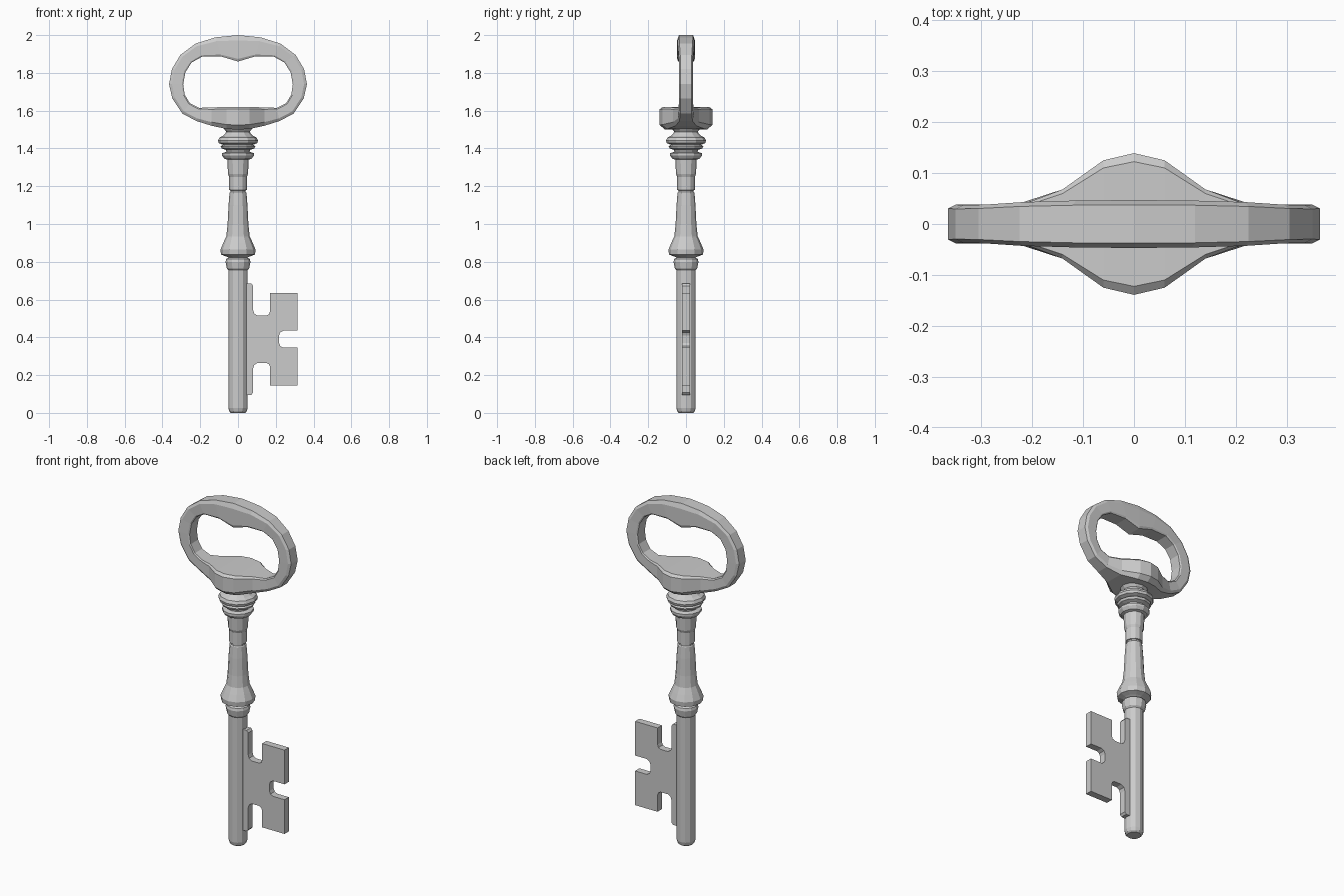
import bpy, bmesh, math


def make_object(name, bm):
    bmesh.ops.recalc_face_normals(bm, faces=bm.faces)
    mesh = bpy.data.meshes.new(name)
    bm.to_mesh(mesh)
    bm.free()
    obj = bpy.data.objects.new(name, mesh)
    bpy.context.collection.objects.link(obj)
    return obj


def skin(bm, rings, closed):
    """Bridge successive rings of vertices with quads."""
    n = len(rings[0])
    for i in range(len(rings) if closed else len(rings) - 1):
        a, b = rings[i], rings[(i + 1) % len(rings)]
        for k in range(n):
            m = (k + 1) % n
            bm.faces.new((a[k], a[m], b[m], b[k]))


def lathe(name, profile, sides):
    bm = bmesh.new()
    rings = []
    for r, z in profile:
        rings.append([bm.verts.new((r * math.cos(2 * math.pi * k / sides),
                                    r * math.sin(2 * math.pi * k / sides), z))
                      for k in range(sides)])
    skin(bm, rings, False)
    bm.faces.new(rings[0])
    bm.faces.new(rings[-1])
    return make_object(name, bm)


# plain lower shaft
lathe("shaft", [(.038, 0), (.046, .008), (.051, .025), (.051, .78)], 12)

# turned stem: lower bead, flared foot, slim neck
lathe("turned_stem", [
    (.050, .755), (.059, .765), (.066, .80), (.062, .815), (.050, .822),
    (.062, .828), (.090, .838), (.093, .865), (.078, .90), (.062, .935),
    (.055, 1.0), (.050, 1.10), (.045, 1.165), (.041, 1.17), (.041, 1.178),
    (.047, 1.18), (.047, 1.25), (.053, 1.265), (.057, 1.35)], 12)

# stacked collar rings under the bow
lathe("collar_rings", [
    (.055, 1.34), (.072, 1.345), (.084, 1.362), (.084, 1.375), (.062, 1.382),
    (.064, 1.392), (.086, 1.40), (.092, 1.412), (.080, 1.42), (.102, 1.428),
    (.106, 1.442), (.098, 1.458), (.080, 1.467), (.068, 1.478),
    (.062, 1.488), (.075, 1.505), (.072, 1.53)], 12)

# bow: half outline, each row = outer x, outer z, inner x, inner z, half depth
half = [
    (0, 2.0, 0, 1.86, .047), (.12, 1.988, .09, 1.887, .046),
    (.225, 1.955, .19, 1.886, .043), (.305, 1.895, .245, 1.855, .038),
    (.35, 1.82, .278, 1.805, .037), (.365, 1.74, .290, 1.74, .038),
    (.348, 1.665, .282, 1.685, .038), (.295, 1.585, .255, 1.64, .038),
    (.22, 1.545, .205, 1.615, .043), (.14, 1.52, .14, 1.617, .068),
    (.06, 1.503, .06, 1.62, .125), (0, 1.50, 0, 1.62, .139)]
stations = half + [(-a, b, -c, d, e) for a, b, c, d, e in half[-2:0:-1]]
bm = bmesh.new()
rings = []
for ox, oz, ix, iz, d in stations:
    section = [(0, .8), (.2, 1), (.9, 1), (1, .88)]
    section += [(t, -w) for t, w in reversed(section)]
    rings.append([bm.verts.new((ox + (ix - ox) * t, d * w, oz + (iz - oz) * t))
                  for t, w in section])
skin(bm, rings, True)
make_object("bow", bm)

# bit: flat toothed plate, upper half outline mirrored about z = 0.39
upper = [
    (.03, .295), (.07, .295), (.080, .283), (.080, .155), (.086, .136),
    (.104, .125), (.150, .125), (.164, .132), (.170, .148), (.170, .245),
    (.315, .245), (.315, .045), (.240, .045), (.224, .036), (.217, .02)]
outline = upper + [(x, -z) for x, z in reversed(upper)]
bm = bmesh.new()
face = bm.faces.new([bm.verts.new((x, -.02, .39 + z)) for x, z in outline])
ext = bmesh.ops.extrude_face_region(bm, geom=[face])
bmesh.ops.translate(bm, vec=(0, .04, 0),
                    verts=[v for v in ext["geom"] if isinstance(v, bmesh.types.BMVert)])
make_object("key_bit", bm)
